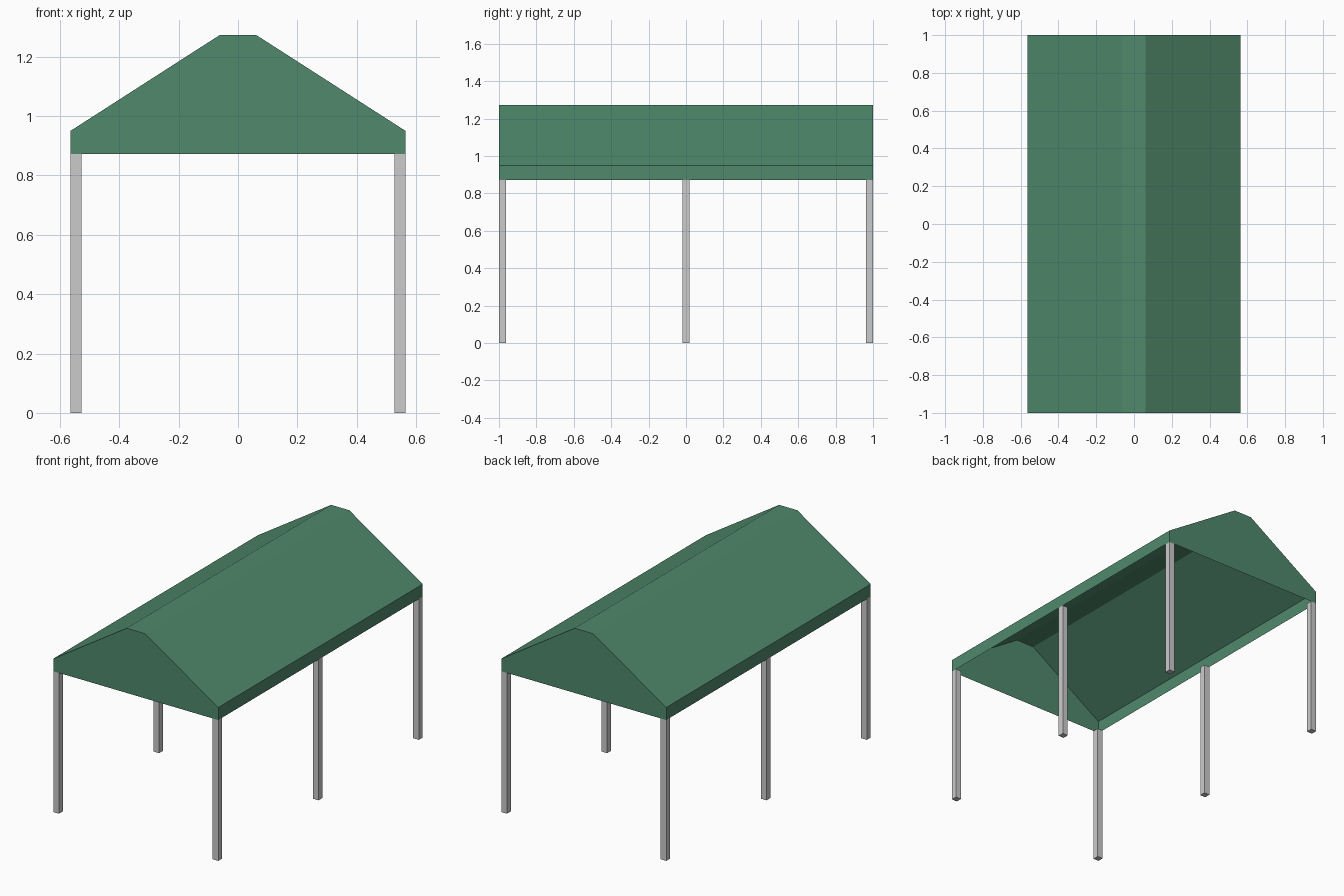
import bpy, bmesh

if "Cube" in bpy.data.objects:
    bpy.data.objects.remove(bpy.data.objects["Cube"])

EAVE_X, POST_W, POST_H = 0.565, 0.038, 0.872


def finish(bm, name, material=None):
    mesh = bpy.data.meshes.new(name)
    bm.to_mesh(mesh)
    bm.free()
    obj = bpy.data.objects.new(name, mesh)
    bpy.context.collection.objects.link(obj)
    if material:
        mesh.materials.append(material)
    return obj


def post(name, x, y):
    bm = bmesh.new()
    bmesh.ops.create_cube(bm, size=1)
    for v in bm.verts:
        v.co = (x + v.co.x * POST_W, y + v.co.y * POST_W, (v.co.z + 0.5) * POST_H)
    return finish(bm, name)


green = bpy.data.materials.new("green_fabric")
green.diffuse_color = (0.08, 0.25, 0.15, 1)
green.use_nodes = True
green.node_tree.nodes["Principled BSDF"].inputs["Base Color"].default_value = green.diffuse_color

# Canopy: thin gabled shell with closed ends and an open underside
half = [(EAVE_X, POST_H), (EAVE_X, 0.95), (0.062, 1.273)]
profile = half + [(-x, z) for x, z in reversed(half)]
bm = bmesh.new()
front = [bm.verts.new((x, -1, z)) for x, z in profile]
back = [bm.verts.new((x, 1, z)) for x, z in profile]
bm.faces.new(front)
bm.faces.new(back[::-1])
for i in range(len(profile) - 1):
    bm.faces.new((front[i + 1], front[i], back[i], back[i + 1]))
finish(bm, "canopy", green)

# Posts: three along each side
edge = POST_W / 2
for side, sx in (("left", -1), ("right", 1)):
    for place, y in (("front", -1 + edge), ("middle", 0), ("back", 1 - edge)):
        post(f"{place}_{side}_post", sx * (EAVE_X - edge), y)
